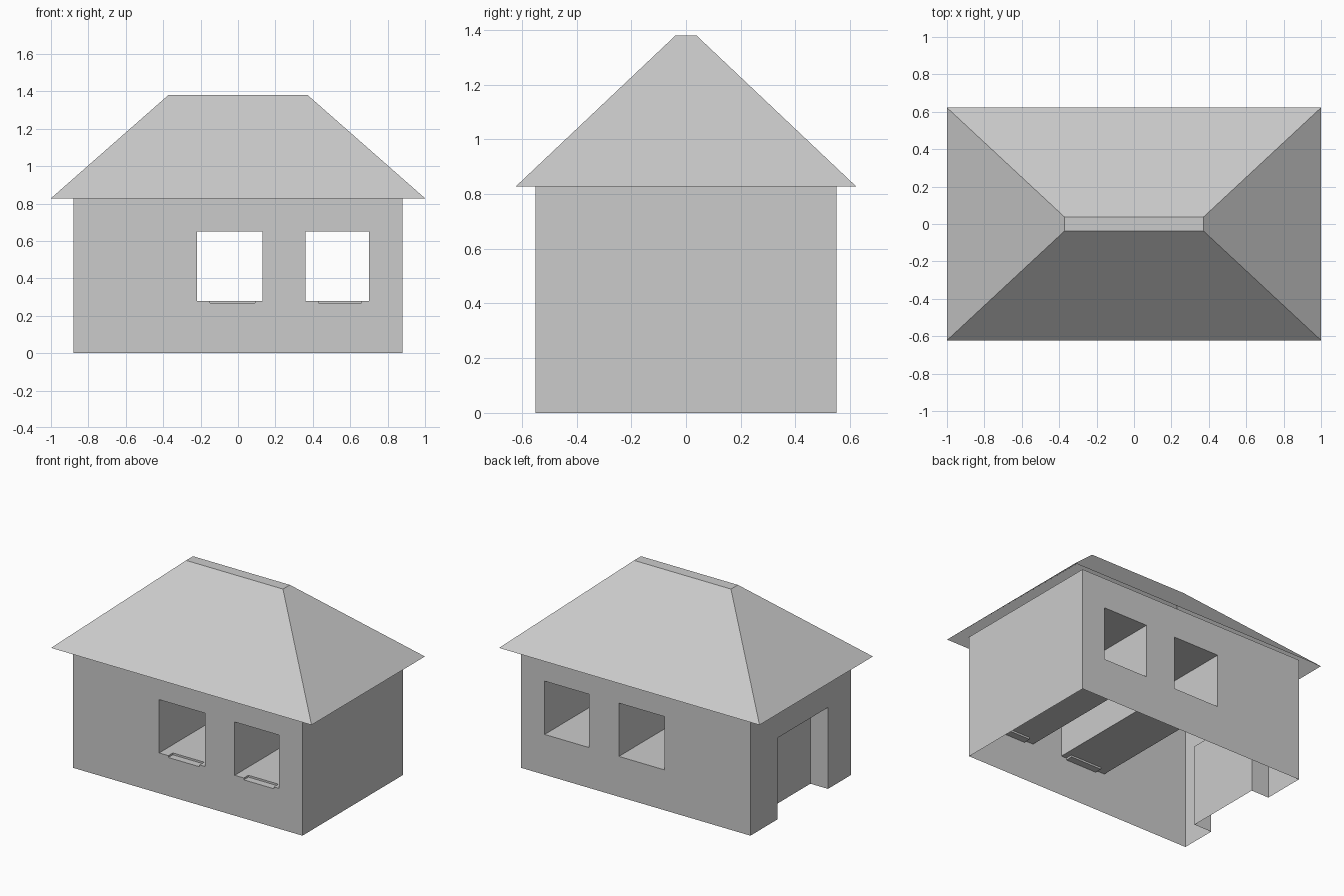
import bpy
import bmesh

if "Cube" in bpy.data.objects:
    bpy.data.objects.remove(bpy.data.objects["Cube"])

# One plain grey for the whole building
grey = bpy.data.materials.new("plain_grey")
grey.use_nodes = True
grey.diffuse_color = (0.6, 0.6, 0.6, 1)
grey.node_tree.nodes["Principled BSDF"].inputs["Base Color"].default_value = grey.diffuse_color

# Main sizes
HX, HY, WALL_TOP = 0.88, 0.55, 0.86
SILL, HEAD = 0.28, 0.65
WINDOWS = [(-0.22, 0.13), (0.36, 0.70)]
NOTCH_Z, NOTCH_Y, NOTCH_IN = 0.267, -0.50, 0.07
DOOR_A, DOOR_B, DOOR_TOP, DOOR_X = -0.30, 0.255, 0.565, -0.745


def panel(bm, axis, at, u_range, v_range, side, holes=()):
    """Flat axis-aligned panel facing side (+1/-1), with rectangular holes."""
    us, vs = set(u_range), set(v_range)
    for (a, b), (c, d) in holes:
        us |= {a, b}
        vs |= {c, d}
    us, vs = sorted(us), sorted(vs)
    u_axis, v_axis = [i for i in range(3) if i != axis]

    def vert(u, v):
        co = [0, 0, 0]
        co[axis], co[u_axis], co[v_axis] = at, u, v
        return bm.verts.new(co)

    for a, b in zip(us, us[1:]):
        for c, d in zip(vs, vs[1:]):
            mu, mv = (a + b) / 2, (c + d) / 2
            if any(h[0] < mu < h[1] and k[0] < mv < k[1] for h, k in holes):
                continue
            face = bm.faces.new([vert(a, c), vert(b, c), vert(b, d), vert(a, d)])
            face.normal_update()
            if face.normal[axis] * side < 0:
                face.normal_flip()


def finish(bm, name):
    bmesh.ops.remove_doubles(bm, verts=bm.verts, dist=0.0005)
    mesh = bpy.data.meshes.new(name)
    bm.to_mesh(mesh)
    bm.free()
    mesh.materials.append(grey)
    obj = bpy.data.objects.new(name, mesh)
    bpy.context.collection.objects.link(obj)
    return obj


# Walls: thin shell, open below, with window and door openings
bm = bmesh.new()
openings = [(w, (SILL, HEAD)) for w in WINDOWS]
notches = [((a + NOTCH_IN, b - 0.04), (NOTCH_Z, SILL)) for a, b in WINDOWS]
panel(bm, 1, -HY, (-HX, HX), (0, WALL_TOP), -1, openings + notches)
panel(bm, 1, HY, (-HX, HX), (0, WALL_TOP), 1, openings)
panel(bm, 0, HX, (-HY, HY), (0, WALL_TOP), 1)
panel(bm, 0, -HX, (-HY, HY), (0, WALL_TOP), -1, [((DOOR_A, DOOR_B), (0, DOOR_TOP))])
finish(bm, "walls")

# Window passages running from front to back, with a shallow sill notch
bm = bmesh.new()
for (a, b), ((c, d), _) in zip(WINDOWS, notches):
    panel(bm, 0, a, (-HY, HY), (SILL, HEAD), 1)
    panel(bm, 0, b, (-HY, HY), (SILL, HEAD), -1)
    panel(bm, 2, HEAD, (a, b), (-HY, HY), -1)
    panel(bm, 2, SILL, (a, b), (-HY, HY), 1, [((c, d), (-HY, NOTCH_Y))])
    panel(bm, 2, NOTCH_Z, (c, d), (-HY, NOTCH_Y), 1)
    panel(bm, 1, NOTCH_Y, (c, d), (NOTCH_Z, SILL), -1)
    panel(bm, 0, c, (-HY, NOTCH_Y), (NOTCH_Z, SILL), 1)
    panel(bm, 0, d, (-HY, NOTCH_Y), (NOTCH_Z, SILL), -1)
finish(bm, "window_passages")

# Door recess in the side wall
bm = bmesh.new()
panel(bm, 0, DOOR_X, (DOOR_A, DOOR_B), (0, DOOR_TOP), -1)
panel(bm, 1, DOOR_A, (-HX, DOOR_X), (0, DOOR_TOP), 1)
panel(bm, 1, DOOR_B, (-HX, DOOR_X), (0, DOOR_TOP), -1)
panel(bm, 2, DOOR_TOP, (-HX, DOOR_X), (DOOR_A, DOOR_B), -1)
finish(bm, "door_recess")

# Hipped roof with a narrow flat ridge, hollow underneath
bm = bmesh.new()
rings = []
for x, y, z in [(1.0, 0.622, 0.828), (0.372, 0.038, 1.38)]:
    corners = [(-x, -y, z), (x, -y, z), (x, y, z), (-x, y, z)]
    rings.append([bm.verts.new(c) for c in corners])
eave, ridge = rings
for i in range(4):
    j = (i + 1) % 4
    bm.faces.new([eave[i], eave[j], ridge[j], ridge[i]])
bm.faces.new(ridge)
finish(bm, "roof")
